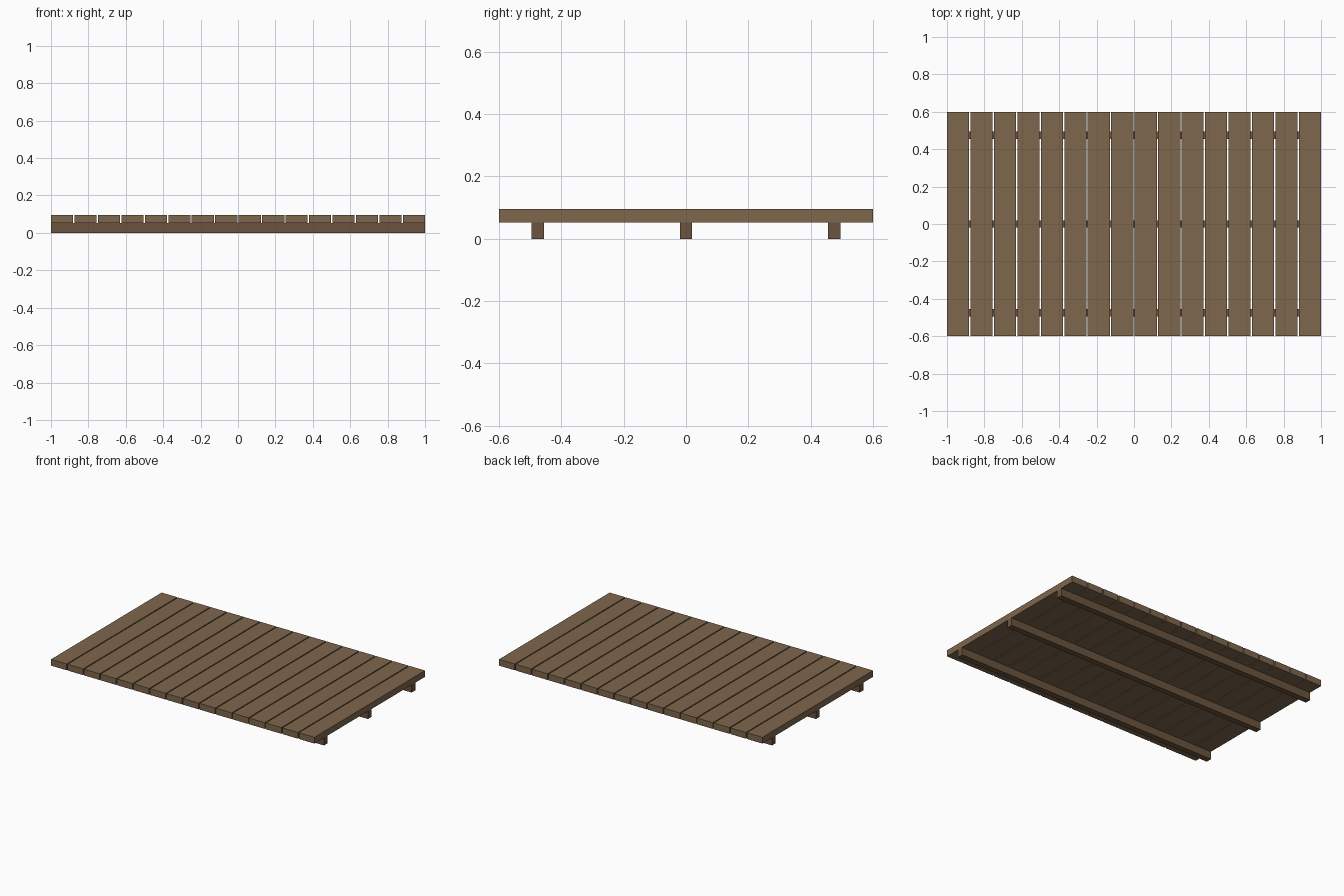
import bpy

if "Cube" in bpy.data.objects:
    bpy.data.objects.remove(bpy.data.objects["Cube"])

LENGTH, DEPTH = 2.0, 1.2
JOIST_H, PLANK_TOP = 0.053, 0.096
PLANKS, GAP = 16, 0.007


def material(name, color):
    mat = bpy.data.materials.new(name)
    mat.diffuse_color = color
    mat.use_nodes = True
    mat.node_tree.nodes["Principled BSDF"].inputs["Base Color"].default_value = mat.diffuse_color
    return mat


def box(name, center, size, mat):
    bpy.ops.mesh.primitive_cube_add(size=1, location=center)
    ob = bpy.context.object
    ob.name = name
    ob.scale = size
    bpy.ops.object.transform_apply(location=False, rotation=False, scale=True)
    ob.data.materials.append(mat)
    return ob


plank_wood = material("plank_wood", (0.21, 0.135, 0.075, 1))
joist_wood = material("joist_wood", (0.15, 0.088, 0.047, 1))

# Deck planks laid side by side along x with narrow gaps
width = (LENGTH - GAP * (PLANKS - 1)) / PLANKS
for i in range(PLANKS):
    x = -LENGTH / 2 + width / 2 + i * (width + GAP)
    box(f"plank_{i + 1:02d}", (x, 0, (JOIST_H + PLANK_TOP) / 2),
        (width, DEPTH, PLANK_TOP - JOIST_H), plank_wood)

# Three supporting joists running the full length underneath
for name, y in (("front_joist", -0.475), ("middle_joist", 0), ("back_joist", 0.475)):
    box(name, (0, y, JOIST_H / 2), (LENGTH, 0.04, JOIST_H), joist_wood)
